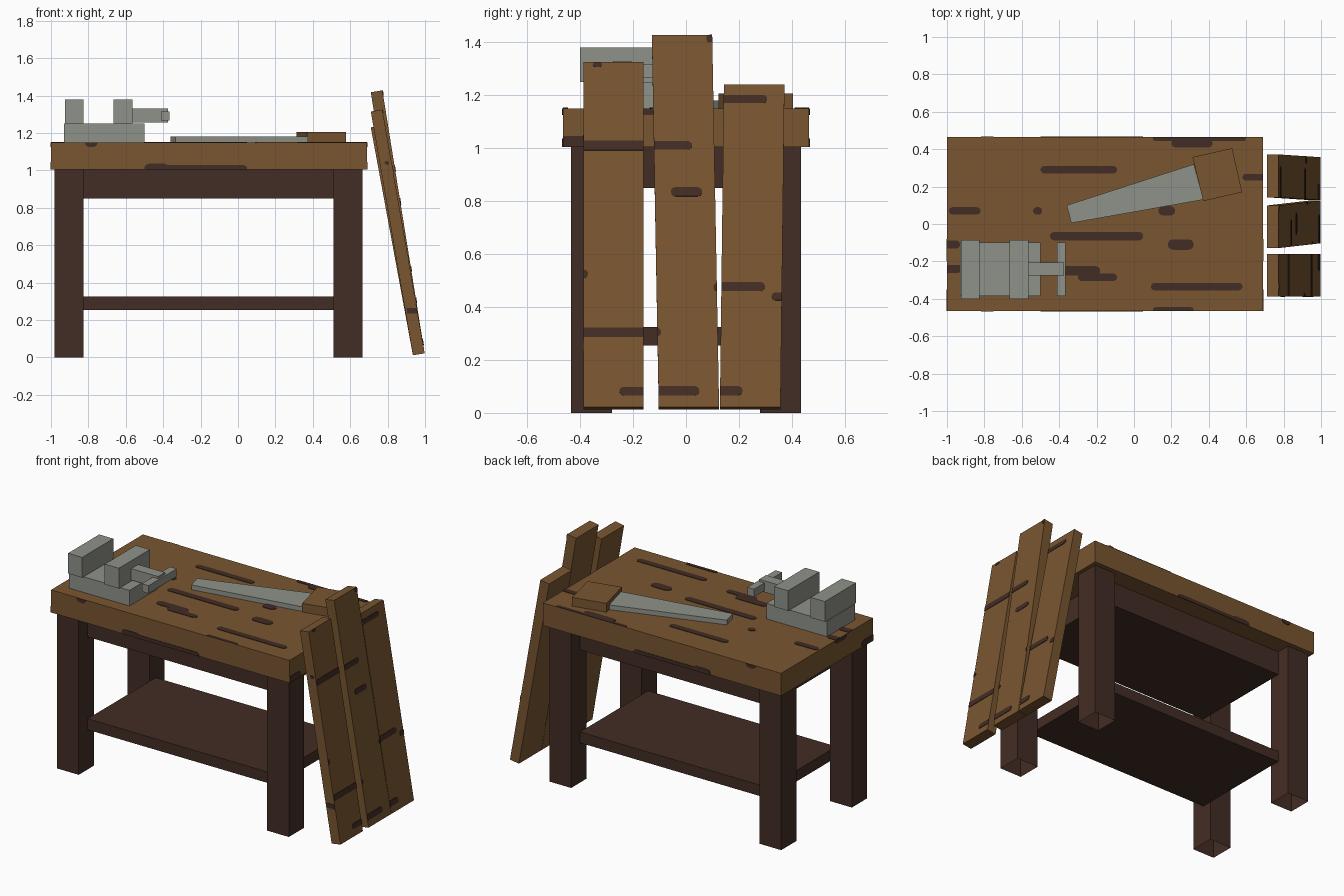
import bpy
import bmesh
from math import cos, sin, pi
from mathutils import Vector

cube = bpy.data.objects.get("Cube")
if cube:
    bpy.data.objects.remove(cube, do_unlink=True)


def make_material(name, rgb):
    mat = bpy.data.materials.new(name)
    mat.use_nodes = True
    color = (*rgb, 1)
    mat.diffuse_color = color
    bsdf = mat.node_tree.nodes["Principled BSDF"]
    bsdf.inputs["Base Color"].default_value = color
    bsdf.inputs["Roughness"].default_value = 0.8
    return mat


WOOD = make_material("warm brown wood", (0.19, 0.092, 0.03))
DARK = make_material("dark brown wood", (0.055, 0.026, 0.018))
METAL = make_material("grey metal", (0.275, 0.287, 0.254))


def finish(name, bm, mat):
    bmesh.ops.recalc_face_normals(bm, faces=bm.faces)
    mesh = bpy.data.meshes.new(name)
    bm.to_mesh(mesh)
    bm.free()
    mesh.materials.append(mat)
    obj = bpy.data.objects.new(name, mesh)
    bpy.context.collection.objects.link(obj)
    return obj


def loft(bm, low, high, open_low=False):
    """Solid between two matching outlines."""
    a = [bm.verts.new(p) for p in low]
    b = [bm.verts.new(p) for p in high]
    n = len(a)
    for i in range(n):
        j = (i + 1) % n
        bm.faces.new((a[i], a[j], b[j], b[i]))
    bm.faces.new(b)
    if not open_low:
        bm.faces.new(a[::-1])


def slab(name, outline, z0, z1, mat, open_low=False):
    bm = bmesh.new()
    loft(bm, [(x, y, z0) for x, y in outline], [(x, y, z1) for x, y in outline], open_low)
    return finish(name, bm, mat)


def box(name, x, y, z, mat, open_low=False):
    outline = [(x[0], y[0]), (x[1], y[0]), (x[1], y[1]), (x[0], y[1])]
    return slab(name, outline, z[0], z[1], mat, open_low)


def grain(name, place, normal, limits, marks):
    """Thin rounded dark streaks (u0, u1, v, half height), clipped to a surface."""
    u_lo, u_hi, v_lo, v_hi = limits
    bm = bmesh.new()
    for u0, u1, v, r in marks:
        pts = []
        for k in range(12):
            a = -pi / 2 + pi * (k % 6) / 5 + (pi if k > 5 else 0)
            centre = u1 - r if k < 6 else u0 + r
            u = min(max(centre + r * cos(a), u_lo), u_hi)
            w = min(max(v + r * sin(a), v_lo), v_hi)
            p = Vector(place(u, w))
            if not pts or (p - pts[-1]).length > 1e-4:
                pts.append(p)
        if (pts[0] - pts[-1]).length < 1e-4:
            pts.pop()
        lift = Vector(normal) * 0.003
        loft(bm, [p - lift for p in pts], [p + lift for p in pts])
    return finish(name, bm, DARK)


# Bench
box("bench_top", (-1, 0.69), (-0.465, 0.465), (1.005, 1.15), WOOD)
for side, x in (("right", -0.98), ("left", 0.51)):
    for end, y in (("front", -0.435), ("back", 0.28)):
        box(f"{end}_{side}_leg", (x, x + 0.155), (y, y + 0.155), (0, 1.005), DARK, True)
box("apron", (-0.825, 0.51), (-0.345, 0.345), (0.85, 1.005), DARK)
box("shelf", (-0.825, 0.51), (-0.345, 0.345), (0.255, 0.325), DARK)

# Wood grain on the bench top and its edges
grain("bench_top_grain", lambda u, v: (u, v, 1.15), (0, 0, 1), (-1, 0.69, -0.465, 0.465), [
    (-0.99, -0.82, 0.07, 0.02), (-0.54, -0.49, 0.07, 0.02), (-0.5, -0.09, 0.29, 0.02),
    (-0.45, 0.05, -0.065, 0.022), (-0.4, -0.18, -0.25, 0.025), (-0.3, -0.09, -0.285, 0.02),
    (0.18, 0.32, -0.11, 0.028), (0.09, 0.58, -0.335, 0.02), (0.1, 0.32, -0.46, 0.015),
    (0.1, 0.6, 0.458, 0.015), (0.2, 0.42, 0.43, 0.02), (0.58, 0.75, 0.25, 0.018),
    (0.13, 0.22, 0.07, 0.025), (-1.05, -0.93, -0.11, 0.022), (-1.05, -0.92, -0.24, 0.022)])
for end, y in (("front", -0.465), ("back", 0.465)):
    grain(f"{end}_edge_grain", lambda u, v: (u, y, v), (0, 1, 0), (-1, 0.69, 1.005, 1.15),
          [(-0.5, 0.05, 1.008, 0.02), (-0.5, -0.37, 1.012, 0.024), (-0.82, -0.75, 1.15, 0.025)])
for side, x in (("right", -1), ("left", 0.69)):
    grain(f"{side}_edge_grain", lambda u, v: (x, u, v), (1, 0, 0), (-0.465, 0.465, 1.005, 1.15),
          [(-0.5, -0.35, 1.025, 0.02), (-0.2, -0.08, 1.15, 0.025)])


# Leaning planks
def plank(name, y_low, y_high, width, top, marks):
    bm = bmesh.new()
    low = [(0.935, 0.012), (0.998, 0.022)]
    high = [(0.71, top - 0.01), (0.772, top)]

    def ring(pair, y):
        (xa, za), (xb, zb) = pair
        return [(xa, y, za), (xb, y, zb), (xb, y + width, zb), (xa, y + width, za)]

    loft(bm, ring(low, y_low), ring(high, y_high))
    finish(name, bm, WOOD)

    def on_face(u, v):
        t = (v - 0.022) / (top - 0.022)
        return (0.998 - 0.226 * t, y_low + (y_high - y_low) * t + u, v)

    grain(name + "_grain", on_face, (0.98, 0, 0.16), (0, width, 0.022, top), marks)


plank("front_plank", -0.387, -0.387, 0.227, 1.325, [
    (-0.1, 0.3, 1.01, 0.018), (-0.1, 0.3, 0.305, 0.018), (0.135, 0.3, 0.082, 0.016),
    (0.035, 0.07, 1.315, 0.008), (-0.05, 0.018, 0.525, 0.016)])
plank("middle_plank", -0.103, -0.129, 0.228, 1.428, [
    (-0.1, 0.145, 1.01, 0.016), (0.06, 0.18, 0.835, 0.017), (-0.1, 0.155, 0.083, 0.018),
    (-0.1, 0.015, 0.305, 0.016), (0.205, 0.3, 1.415, 0.014), (0.215, 0.3, 0.475, 0.015)])
plank("back_plank", 0.128, 0.143, 0.229, 1.24, [
    (-0.1, 0.085, 0.083, 0.018), (-0.1, 0.165, 0.477, 0.017), (0.19, 0.3, 0.44, 0.015),
    (-0.1, 0.165, 1.185, 0.015)])
grain("front_plank_edge_grain", lambda u, v: (u + (1.325 - v) * 0.17, -0.387, v), (0, 1, 0),
      (0.72, 0.775, 0, 1.3), [(0.7, 0.8, 0.25, 0.015), (0.735, 0.76, 1.04, 0.01)])

# Vise
box("vise_base", (-0.93, -0.5), (-0.385, -0.1), (1.15, 1.25), METAL)
for name, x in (("fixed", -0.925), ("sliding", -0.665)):
    box(f"vise_{name}_jaw", (x, x + 0.1), (-0.4, -0.085), (1.25, 1.38), METAL)
box("vise_screw", (-0.565, -0.375), (-0.275, -0.205), (1.257, 1.33), METAL)
box("vise_handle", (-0.412, -0.365), (-0.385, -0.1), (1.266, 1.316), METAL)

# Saw
slab("saw_blade", [(-0.335, 0.005), (0.37, 0.13), (0.32, 0.32), (-0.36, 0.1)],
     1.15, 1.18, METAL)
slab("saw_handle", [(0.37, 0.122), (0.578, 0.17), (0.525, 0.405), (0.313, 0.358)],
     1.15, 1.206, WOOD)
